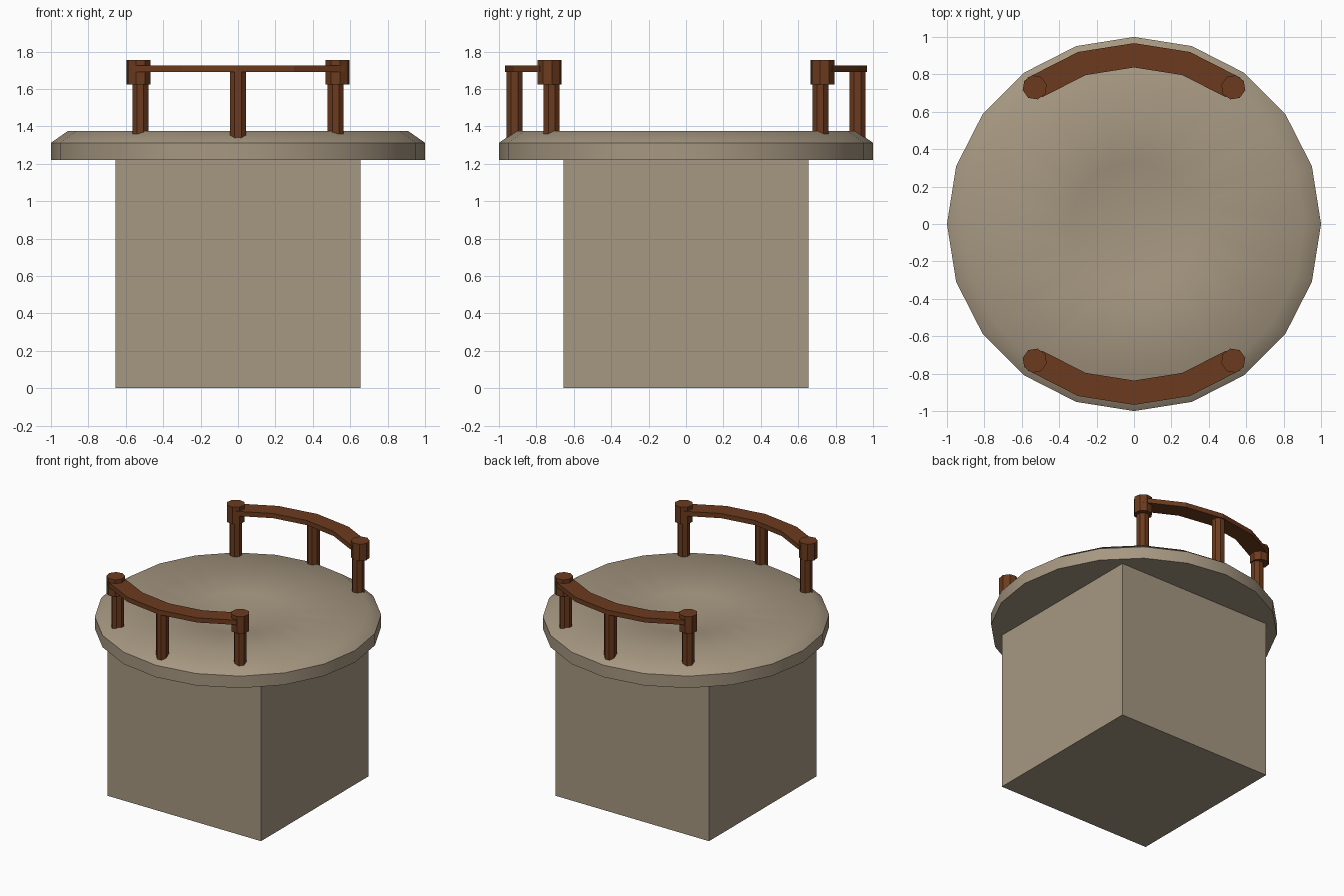
import bpy, bmesh, math
from math import cos, sin, pi, radians

if "Cube" in bpy.data.objects:
    bpy.data.objects.remove(bpy.data.objects["Cube"])


def material(name, rgb):
    m = bpy.data.materials.new(name)
    m.diffuse_color = (*rgb, 1)
    m.use_nodes = True
    m.node_tree.nodes["Principled BSDF"].inputs["Base Color"].default_value = m.diffuse_color
    return m


stone = material("warm stone", (0.38, 0.31, 0.22))
wood = material("brown wood", (0.15, 0.044, 0.013))


def finish(name, bm, mat, smooth=None):
    bmesh.ops.recalc_face_normals(bm, faces=bm.faces)
    me = bpy.data.meshes.new(name)
    bm.to_mesh(me)
    bm.free()
    me.materials.append(mat)
    ob = bpy.data.objects.new(name, me)
    bpy.context.collection.objects.link(ob)
    if smooth:
        bpy.ops.object.select_all(action='DESELECT')
        ob.select_set(True)
        bpy.context.view_layer.objects.active = ob
        bpy.ops.object.shade_smooth_by_angle(angle=radians(smooth))
    return ob


def lathe(name, profile, sides, mat, x=0, y=0, turn=0, smooth=None):
    """Stack of rings from (radius, z); radius 0 makes a tip."""
    bm = bmesh.new()
    rings = []
    for r, z in profile:
        n = sides if r else 1
        rings.append([bm.verts.new((x + r * cos(turn + 2 * pi * i / sides),
                                    y + r * sin(turn + 2 * pi * i / sides), z))
                      for i in range(n)])
    for a, b in zip(rings, rings[1:]):
        for i in range(sides):
            j = (i + 1) % sides
            if len(b) == 1:
                bm.faces.new((a[i], a[j], b[0]))
            else:
                bm.faces.new((a[i], a[j], b[j], b[i]))
    bm.faces.new(rings[0])
    if len(rings[-1]) > 1:
        bm.faces.new(rings[-1])
    return finish(name, bm, mat, smooth)


# square pedestal, its top kept below the dip
bm = bmesh.new()
bmesh.ops.create_cube(bm, size=1)
for v in bm.verts:
    v.co = (v.co.x * 1.31, v.co.y * 1.31, (v.co.z + 0.5) * 1.22)
finish("pedestal", bm, stone)

# round platform with a bevelled rim and a dip in the middle
lathe("platform", [(1, 1.22), (1, 1.312), (0.91, 1.375), (0.33, 1.335), (0, 1.26)],
      20, stone, smooth=45)

# two curved railings, front and back
for side, label in ((-1, "front"), (1, "back")):
    # handrail swept along the platform edge
    bm = bmesh.new()
    sections = []
    for deg in (54, 72, 90, 108, 126):
        a = radians(deg) * side
        sections.append([bm.verts.new((r * cos(a), r * sin(a), z))
                         for r, z in ((0.837, 1.69), (0.967, 1.69), (0.967, 1.726), (0.837, 1.726))])
    for s, t in zip(sections, sections[1:]):
        for i in range(4):
            j = (i + 1) % 4
            bm.faces.new((s[i], s[j], t[j], t[i]))
    bm.faces.new(sections[0])
    bm.faces.new(sections[-1])
    finish(label + "_handrail", bm, wood)

    # middle post and capped end posts
    lathe(label + "_middle_post", [(0.046, 1.30), (0.046, 1.70)], 8, wood,
          0, side * 0.917, pi / 8)
    for a in (54, 126):
        t = radians(a) * side
        x, y = 0.888 * cos(t), 0.888 * sin(t)
        lathe(label + "_end_post", [(0.046, 1.32), (0.046, 1.65)], 8, wood, x, y, pi / 8)
        x, y = 0.903 * cos(t), 0.903 * sin(t)
        lathe(label + "_post_cap", [(0.066, 1.625), (0.066, 1.755)], 8, wood, x, y, t + pi / 8)
